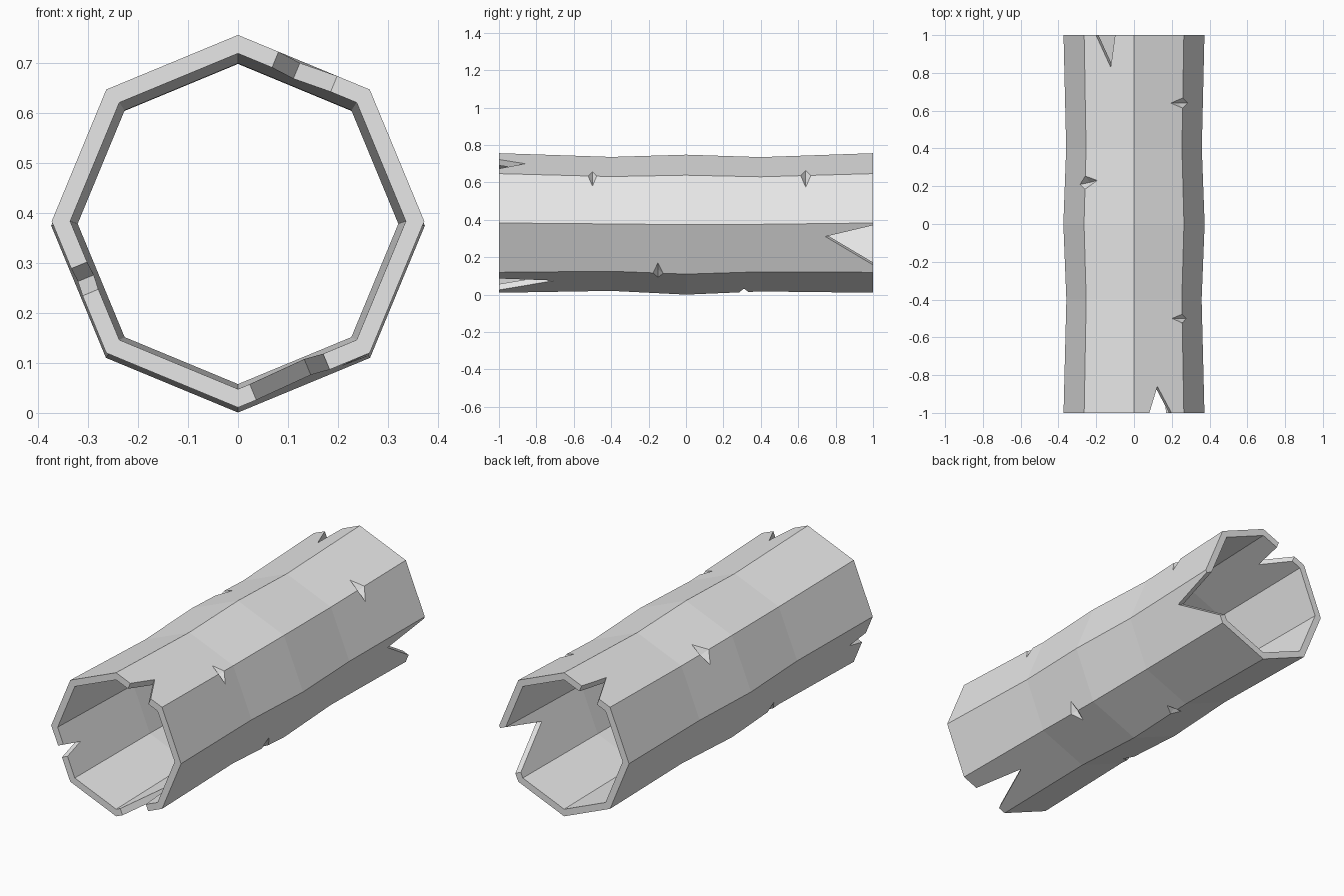
import bpy, bmesh
from math import radians, cos, sin
from mathutils import Vector

cube = bpy.data.objects.get("Cube")
if cube:
    bpy.data.objects.remove(cube, do_unlink=True)

SIDES = 8
WALL = 0.037
AXIS_Z = 0.38
# Rings along the log: y, centre height, outer radius
RINGS = [(-1, 0.383, 0.373), (-0.4, 0.378, 0.358), (0, 0.374, 0.374),
         (0.4, 0.376, 0.359), (1, 0.383, 0.373)]


def polar(angle):
    """Outward and tangent directions around the log's axis."""
    a = radians(angle)
    return Vector((cos(a), 0, sin(a))), Vector((-sin(a), 0, cos(a)))


def make_object(name, bm):
    bmesh.ops.recalc_face_normals(bm, faces=bm.faces)
    mesh = bpy.data.meshes.new(name)
    bm.to_mesh(mesh)
    bm.free()
    obj = bpy.data.objects.new(name, mesh)
    bpy.context.collection.objects.link(obj)
    return obj


def loop(bm, y, z, radius):
    return [bm.verts.new(polar(360 * i / SIDES)[0] * radius + Vector((0, y, z)))
            for i in range(SIDES)]


def bridge(bm, a, b):
    for i in range(SIDES):
        j = (i + 1) % SIDES
        bm.faces.new((a[i], a[j], b[j], b[i]))


# Hollow log: outer skin, inner skin and the two end rims
bm = bmesh.new()
outer = [loop(bm, y, z, r) for y, z, r in RINGS]
inner = [loop(bm, y, z, r - WALL) for y, z, r in RINGS]
for skin in (outer, inner):
    for a, b in zip(skin, skin[1:]):
        bridge(bm, a, b)
for end in (0, -1):
    bridge(bm, outer[end], inner[end])
log = make_object("hollow_log", bm)

cuts = bmesh.new()


def split(angle, end, start, stop, tip, depth):
    """V-shaped split through one side of the wall, open at the log's end."""
    out, tangent = polar(angle)
    point = Vector((tip, end * (1 - depth)))
    layers = []
    for r in (0.24, 0.45):
        base = out * r + Vector((0, 0, AXIS_Z))
        corners = [point] + [point + (Vector((s, end)) - point) * 1.2
                             for s in (start, stop)]
        layers.append([cuts.verts.new(base + tangent * c.x + Vector((0, c.y, 0)))
                       for c in corners])
    low, high = layers
    cuts.faces.new(low)
    cuts.faces.new(high)
    for i in range(3):
        j = (i + 1) % 3
        cuts.faces.new((low[i], low[j], high[j], high[i]))


def chip(angle, y, half_width, depth, slant=0.0):
    """Pointed nick across one long edge of the log."""
    for (y0, z0, r0), (y1, z1, r1) in zip(RINGS, RINGS[1:]):
        if y0 <= y <= y1:
            t = (y - y0) / (y1 - y0)
            z, r = z0 + (z1 - z0) * t, r0 + (r1 - r0) * t
    out, tangent = polar(angle)
    centre = out * r + Vector((0, y, z))
    along = Vector((0, half_width, 0))
    reach = tangent * 0.3 + Vector((0, slant, 0))
    for_hull = [centre + d for d in (reach, -reach, along, -along,
                                     out * 0.05, -out * depth)]
    v = [cuts.verts.new(p) for p in for_hull]
    for a in (0, 1):
        for b in (2, 3):
            for c in (4, 5):
                cuts.faces.new((v[a], v[b], v[c]))


# Splits at the front end, then the back end
split(67.5, -1, -0.071, 0.056, 0.008, 0.14)
split(202.5, -1, -0.043, 0.016, -0.014, 0.12)
split(292.5, -1, -0.102, 0.057, 0.018, 0.3)
split(112.5, 1, -0.035, 0.074, -0.008, 0.17)
split(337.5, 1, -0.097, 0.132, 0.065, 0.255)

# Chips along the edges
chip(45, -0.5, 0.023, 0.027)
chip(45, 0.64, 0.027, 0.033)
chip(135, 0.22, 0.035, 0.034, -0.05)
chip(315, -0.15, 0.027, 0.028)
chip(270, 0.31, 0.025, 0.022)
chip(225, -0.33, 0.025, 0.022)

cutter = make_object("log_cutter", cuts)
cutter.hide_render = True
mod = log.modifiers.new("splits_and_chips", "BOOLEAN")
mod.operation = "DIFFERENCE"
mod.solver = "EXACT"
mod.object = cutter

# Bake the cut and drop the helper
graph = bpy.context.evaluated_depsgraph_get()
carved = bpy.data.meshes.new_from_object(log.evaluated_get(graph))
log.modifiers.clear()
log.data = carved
bpy.data.objects.remove(cutter, do_unlink=True)

# One pale grey, flat shaded
grey = bpy.data.materials.new("pale_grey")
grey.use_nodes = True
colour = (0.8, 0.8, 0.8, 1)
grey.diffuse_color = colour
grey.node_tree.nodes["Principled BSDF"].inputs["Base Color"].default_value = colour
log.data.materials.clear()
log.data.materials.append(grey)
for face in log.data.polygons:
    face.material_index = 0
    face.use_smooth = False
